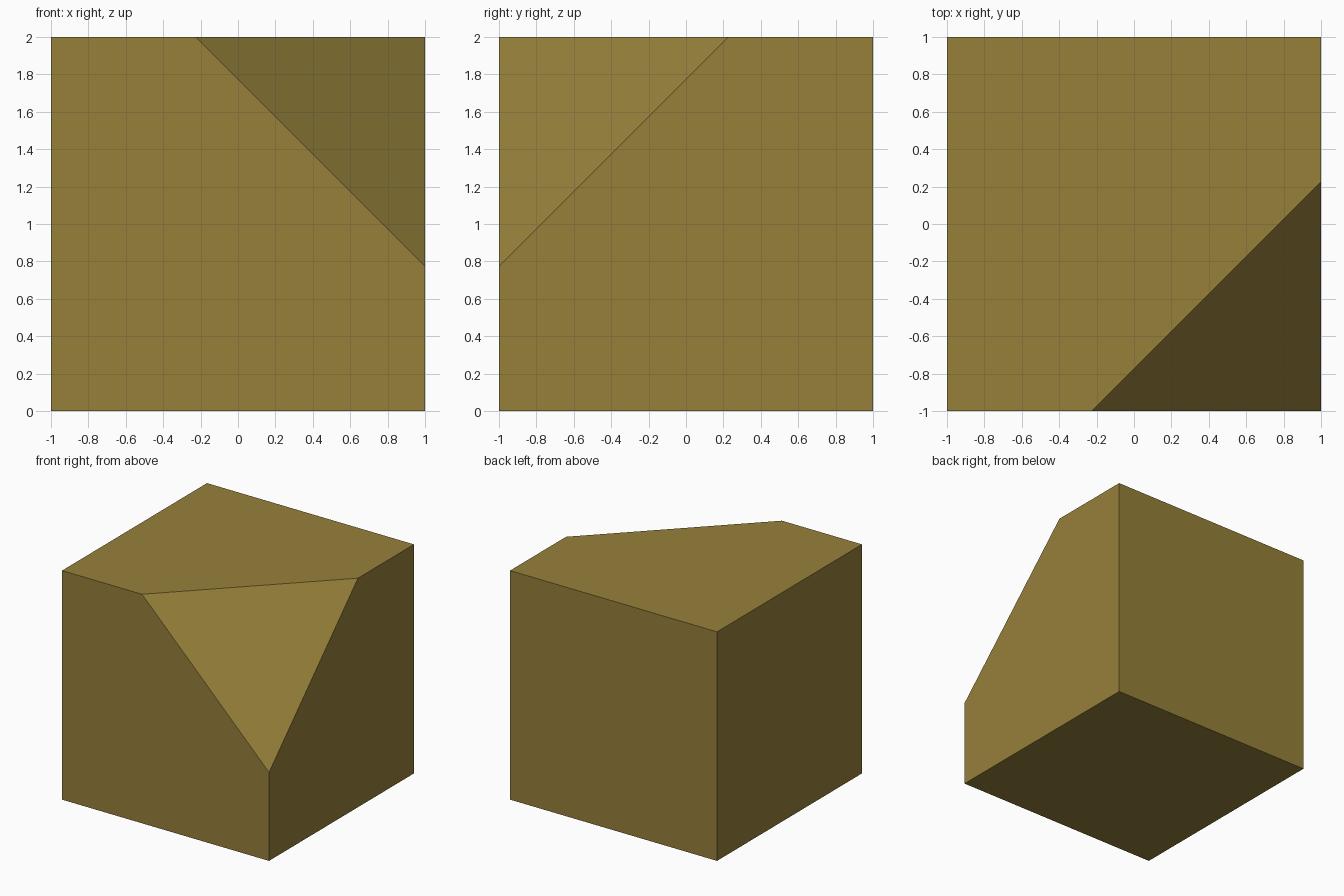
import bpy, bmesh
from mathutils import Vector

if "Cube" in bpy.data.objects:
    bpy.data.objects.remove(bpy.data.objects["Cube"])

CUT = 1.227  # length removed along each edge at the cut corner

# Olive brown material
mat = bpy.data.materials.new("olive_brown")
mat.diffuse_color = (0.305, 0.216, 0.042, 1)
mat.use_nodes = True
mat.node_tree.nodes["Principled BSDF"].inputs["Base Color"].default_value = mat.diffuse_color

# Cube standing on the ground
bm = bmesh.new()
bmesh.ops.create_cube(bm, size=2)
bmesh.ops.translate(bm, verts=bm.verts, vec=(0, 0, 1))

# Slice off the front right top corner and close the hole
cut = bmesh.ops.bisect_plane(
    bm, geom=bm.verts[:] + bm.edges[:] + bm.faces[:],
    plane_co=Vector((1 - CUT, -1, 2)), plane_no=Vector((1, -1, 1)),
    clear_outer=True)
rim = [e for e in cut["geom_cut"] if isinstance(e, bmesh.types.BMEdge)]
bmesh.ops.contextual_create(bm, geom=rim)
bmesh.ops.recalc_face_normals(bm, faces=bm.faces)

mesh = bpy.data.meshes.new("cut_corner_cube")
bm.to_mesh(mesh)
bm.free()
mesh.materials.append(mat)
bpy.context.collection.objects.link(bpy.data.objects.new("cut_corner_cube", mesh))
